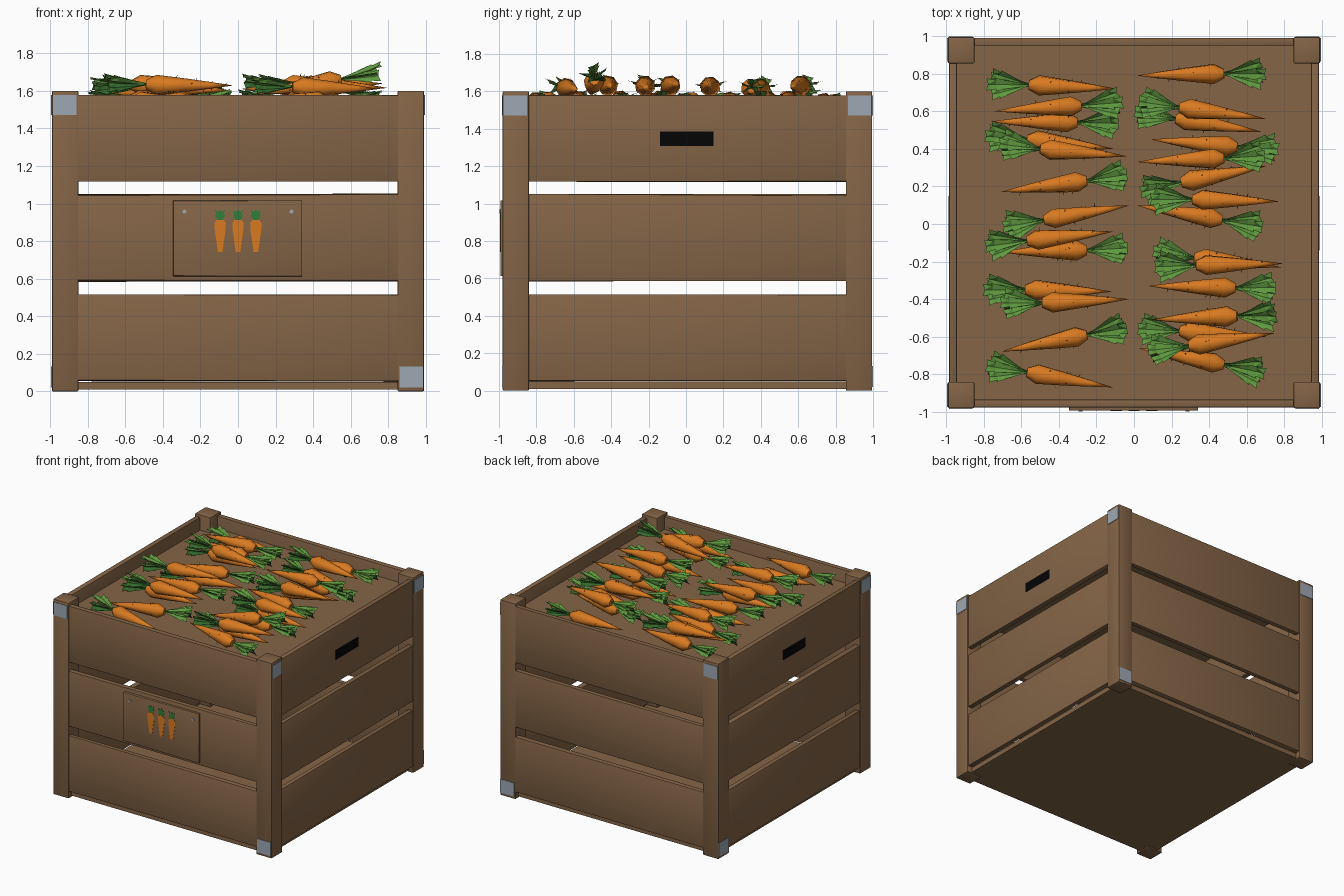
import bpy, bmesh, math, random
from mathutils import Vector, Matrix

if "Cube" in bpy.data.objects:
    bpy.data.objects.remove(bpy.data.objects["Cube"])

random.seed(4)


def material(name, rgb):
    m = bpy.data.materials.new(name)
    m.diffuse_color = (*rgb, 1)
    m.use_nodes = True
    m.node_tree.nodes["Principled BSDF"].inputs["Base Color"].default_value = m.diffuse_color
    return m


WOOD = material("brown wood", (0.23, 0.128, 0.062))
METAL = material("grey metal", (0.34, 0.39, 0.45))
BLACK = material("black opening", (0.0015, 0.0015, 0.0015))
ORANGE = material("carrot orange", (0.69, 0.195, 0.015))
LEAF = material("leaf green", (0.115, 0.32, 0.05))
DARK_LEAF = material("dark leaf green", (0.035, 0.14, 0.025))
PAINT_GREEN = material("painted green", (0.03, 0.21, 0.04))
ROOT = material("root brown", (0.12, 0.05, 0.015))


def finish(name, bm, mats, smooth=None):
    me = bpy.data.meshes.new(name)
    bm.to_mesh(me)
    bm.free()
    for m in mats:
        me.materials.append(m)
    ob = bpy.data.objects.new(name, me)
    bpy.context.collection.objects.link(ob)
    if smooth:
        me.shade_smooth()
        me.set_sharp_from_angle(angle=math.radians(smooth))
    return ob


def box(name, lo, hi, mat, bevel=0.0, jitter=0.0):
    """Box from corner to corner, with optional hand-cut unevenness."""
    bm = bmesh.new()
    bmesh.ops.create_cube(bm, size=1)
    lo, hi = Vector(lo), Vector(hi)
    for v in bm.verts:
        v.co = Vector([(lo[i] + hi[i]) / 2 + v.co[i] * (hi[i] - lo[i]) for i in range(3)])
        v.co.z += random.uniform(-jitter, jitter)
    if bevel:
        bmesh.ops.bevel(bm, geom=bm.edges[:], offset=bevel, segments=2, profile=0.5,
                        affect='EDGES')
    return finish(name, bm, [mat], 30 if bevel else None)


def plate(name, outline, y0, y1, mat):
    """Flat x-z outline extruded along y."""
    bm = bmesh.new()
    f = bm.faces.new([bm.verts.new((x, y0, z)) for x, z in outline])
    r = bmesh.ops.extrude_face_region(bm, geom=[f])
    for v in r["geom"]:
        if isinstance(v, bmesh.types.BMVert):
            v.co.y = y1
    bmesh.ops.recalc_face_normals(bm, faces=bm.faces[:])
    return finish(name, bm, [mat])


# Corner posts
X, YF, YB, P = 0.99, -0.98, 0.995, 0.14
for sx, nx in ((-1, "left"), (1, "right")):
    xs = sorted((sx * X, sx * (X - P)))
    box(f"front_{nx}_post", (xs[0], YF, 0), (xs[1], YF + P, 1.6), WOOD, 0.006)
    box(f"back_{nx}_post", (xs[0], YB - P, 0), (xs[1], YB, 1.6), WOOD, 0.006)

# Three slats on each side
for i, (z0, z1) in enumerate(((0.054, 0.513), (0.587, 1.048), (1.118, 1.579))):
    j = 0.005 if i < 2 else 0.002
    box(f"front_slat_{i}", (-0.855, YF + 0.004, z0), (0.855, YF + 0.045, z1), WOOD, 0.004, j)
    box(f"back_slat_{i}", (-0.855, YB - 0.045, z0), (0.855, YB - 0.004, z1), WOOD, 0.004, j)
    box(f"left_slat_{i}", (-0.984, -0.845, z0), (-0.943, 0.86, z1), WOOD, 0.004, j)
    box(f"right_slat_{i}", (0.943, -0.845, z0), (0.984, 0.86, z1), WOOD, 0.004, j)

# Bottom board and the raised board that carries the carrots
box("bottom_board", (-0.945, YF + 0.04, 0.01), (0.945, YB - 0.04, 0.05), WOOD)
box("carrot_shelf", (-0.95, -0.94, 1.45), (0.95, 0.955, 1.475), WOOD)

# Handle openings on both sides
for s, n in ((-1, "left"), (1, "right")):
    xs = sorted((s * 0.98, s * 0.987))
    box(f"{n}_handle", (xs[0], -0.14, 1.308), (xs[1], 0.148, 1.386), BLACK)

# Metal corner plates: outward axis, outward sign, side of the face, height
TOP, LOW = (1.47, 1.577), (0.02, 0.132)
brackets = [("y", -1, -1, TOP), ("y", -1, 1, LOW), ("y", 1, 1, LOW), ("y", 1, -1, TOP),
            ("x", 1, -1, TOP), ("x", 1, 1, TOP), ("x", -1, 1, LOW), ("x", -1, -1, TOP)]
for i, (axis, s, side, (z0, z1)) in enumerate(brackets):
    if axis == "y":
        face = YF if s < 0 else YB
        a = sorted((face - s * 0.004, face + s * 0.004))
        b = sorted((side * 0.985, side * 0.86))
        box(f"metal_plate_{i}", (b[0], a[0], z0), (b[1], a[1], z1), METAL)
    else:
        a = sorted((s * (X - 0.004), s * (X + 0.004)))
        b = (YF + 0.005, YF + 0.13) if side < 0 else (YB - 0.13, YB - 0.005)
        box(f"metal_plate_{i}", (a[0], b[0], z0), (a[1], b[1], z1), METAL)

# Sign board with nails and three painted carrots
box("sign_board", (-0.345, -0.993, 0.613), (0.34, -0.972, 1.015), WOOD, 0.002, 0.003)
for s in (-1, 1):
    bm = bmesh.new()
    bmesh.ops.create_cone(bm, cap_ends=True, segments=8, radius1=0.011, radius2=0.011, depth=0.01,
                          matrix=Matrix.Translation((s * 0.285, -0.992, 0.957))
                          @ Matrix.Rotation(math.pi / 2, 4, 'X'))
    finish("sign_nail", bm, [METAL])
for x in (-0.095, 0, 0.095):
    root = [(-.012, .742), (.012, .742), (.029, .86), (.03, .895), (.02, .912),
            (-.02, .912), (-.03, .895), (-.029, .86)]
    top = [(-.012, .912), (.012, .912), (.027, .935), (.02, .945), (.027, .968), (.01, .955),
           (0, .97), (-.01, .955), (-.027, .968), (-.02, .945), (-.027, .935)]
    plate("painted_carrot", [(x + a, b) for a, b in root], -0.991, -0.995, ORANGE)
    plate("painted_carrot_top", [(x + a, b) for a, b in top], -0.991, -0.995, PAINT_GREEN)


def carrot_mesh():
    """Carrot with its crown at the origin, tip along +x, leaves along -x."""
    bm = bmesh.new()
    # root body
    rings = []
    for s, r in ((0.0, 0.026), (0.055, 0.055), (0.2, 0.038), (0.34, 0.019)):
        rings.append([bm.verts.new((s, r * math.cos(k * math.pi / 4 + .39),
                                    r * math.sin(k * math.pi / 4 + .39))) for k in range(8)])
    tip = bm.verts.new((0.465, 0, 0))
    bm.faces.new(rings[0])
    for a, b in zip(rings, rings[1:]):
        for k in range(8):
            bm.faces.new((a[k], a[k - 1], b[k - 1], b[k]))
    for k in range(8):
        bm.faces.new((rings[-1][k], rings[-1][k - 1], tip))
    bmesh.ops.recalc_face_normals(bm, faces=bm.faces[:])

    # fine root hairs
    for _ in range(9):
        s, a = random.uniform(0.06, 0.36), random.uniform(0, 2 * math.pi)
        r = 0.054 * (0.465 - s) / 0.41
        d = Vector((0, math.cos(a), math.sin(a)))
        p = Vector((s, 0, 0)) + d * r * 0.9
        f = bm.faces.new([bm.verts.new(q) for q in
                          (p, p + Vector((0.006, 0, 0)), p + d * 0.022 + Vector((0.01, 0, 0)))])
        f.material_index = 3

    # leaf fronds: folded spear-shaped blades with a lightly toothed edge
    for yaw, pitch, length, roll, mat in ((-0.30, 0.05, 0.20, 0.3, 1), (0.0, 0.17, 0.22, -0.2, 1),
                                          (0.30, 0.04, 0.20, -0.4, 1), (0.12, -0.12, 0.2, 1.1, 2),
                                          (-0.14, -0.04, 0.2, -1.0, 1)):
        rot = (Matrix.Rotation(yaw, 4, 'Z') @ Matrix.Rotation(pitch, 4, 'Y')
               @ Matrix.Rotation(roll, 4, 'X'))

        def face(*pts):
            f = bm.faces.new([bm.verts.new(rot @ Vector((-x, y, z))) for x, y, z in pts])
            f.material_index = mat
        n = 5
        widths = [0.006, 0.011, 0.018, 0.026, 0.024, 0.0]
        for i in range(n):
            x0, x1 = length * i / n, length * (i + 1) / n
            for s in (-1, 1):
                w0, w1 = s * widths[i], s * widths[i + 1]
                face((x0, 0, 0), (x1, 0, 0), (x1, w1, 0.008), (x0, w0, 0.008))
                if i > 1:  # pointed tooth
                    face((x0, w0, 0.008), (x1, w1, 0.008),
                         (x1 + random.uniform(0, 0.012), w0 * 1.35, 0.01))
    return bm


carrot_variants = [finish(f"carrot_variant_{i}", carrot_mesh(),
                          [ORANGE, LEAF, DARK_LEAF, ROOT], 47) for i in range(3)]

# Carrots: crown x, crown y, tip y, pointing direction, layer (0 lower, 1 upper)
layout = [
    (-.56, .74, .72, 1, 0), (-.28, .63, .60, -1, .6), (-.30, .54, .545, -1, 0),
    (-.57, .45, .40, 1, 0), (-.50, .40, .36, 1, 1), (-.25, .23, .17, -1, 0),
    (-.48, .02, .10, 1, 0), (-.57, -.09, -.04, 1, 1), (-.25, -.14, -.15, -1, 0),
    (-.58, -.35, -.36, 1, 0), (-.49, -.42, -.40, 1, 1), (-.25, -.59, -.68, -1, 0),
    (-.57, -.79, -.87, 1, 0), (.48, .80, .79, -1, 0), (.24, .62, .56, 1, 1),
    (.22, .56, .49, 1, 0), (.55, .41, .45, -1, 0), (.48, .35, .33, -1, .8),
    (.25, .22, .31, 1, 0), (.31, .13, .12, 1, 1), (.47, .02, .10, -1, 0),
    (.32, -.18, -.23, 1, 0), (.33, -.22, -.21, 1, 1), (.54, -.34, -.33, -1, 0),
    (.55, -.49, -.51, -1, 1.4), (.24, -.57, -.60, 1, 0), (.29, -.65, -.58, 1, 1),
    (.48, -.75, -.66, -1, 0)]
for i, (x, y, ty, d, layer) in enumerate(layout):
    ob = carrot_variants[i] if i < 3 else bpy.data.objects.new(
        "carrot", carrot_variants[i % 3].data)
    if i >= 3:
        bpy.context.collection.objects.link(ob)
    ob.name = f"carrot_{i + 1:02d}"
    ob.location = (x, y, 1.543 + layer * 0.083 + random.uniform(-0.008, 0.008))
    pitch = 0.17 if layer > 1 else random.uniform(-0.04, 0.04)
    ob.rotation_euler = (random.uniform(-0.25, 0.25), pitch, math.atan2(ty - y, d * 0.46))
